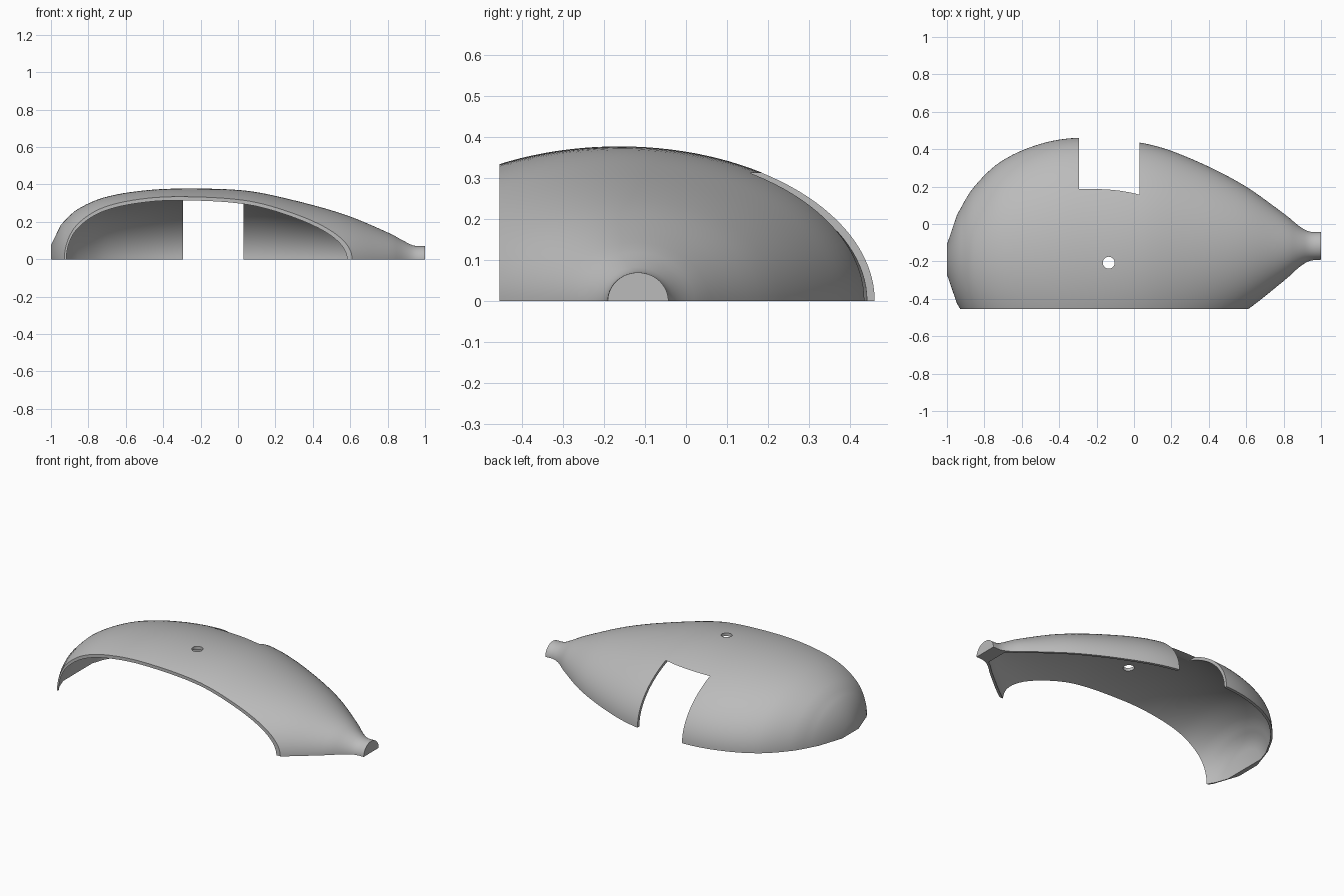
import bpy, bmesh, math

if "Cube" in bpy.data.objects:
    bpy.data.objects.remove(bpy.data.objects["Cube"])

# Stations along the body: x, half width, height
STATIONS = [(-1, .08, .075), (-.947, .236, .185), (-.866, .37, .262), (-.717, .51, .33),
            (-.5, .6, .368), (-.28, .625, .378), (.03, .588, .368), (.246, .518, .328),
            (.567, .352, .24), (.81, .173, .139), (.888, .106, .097), (.94, .078, .073),
            (1, .074, .07)]
WALL = .019


def centre(x):
    return -.1535 + .0365 * x


def profile(x):
    """Smoothly interpolated half width and height at x (straight tail end)."""
    k = 0
    while k < len(STATIONS) - 2 and x > STATIONS[k + 1][0]:
        k += 1
    p, q = STATIONS[k], STATIONS[k + 1]
    h = q[0] - p[0]
    t = (x - p[0]) / h

    def slope(i, c):
        if i <= 1 or i == len(STATIONS) - 1:
            a, b = (1, 2) if i <= 1 else (i - 1, i)
        else:
            a, b = i - 1, i + 1
        return (STATIONS[b][c] - STATIONS[a][c]) / (STATIONS[b][0] - STATIONS[a][0])

    out = []
    for c in (1, 2):
        if k == 0:
            out.append(p[c] + t * (q[c] - p[c]))
        else:
            m0, m1 = slope(k, c) * h, slope(k + 1, c) * h
            out.append((2*t**3 - 3*t*t + 1) * p[c] + (t**3 - 2*t*t + t) * m0
                       + (3*t*t - 2*t**3) * q[c] + (t**3 - t*t) * m1)
    return out


def loft(name, xs, inset, sweep, segments):
    """Closed body of elliptical sections; sweep pi gives a flat underside."""
    bm = bmesh.new()
    rings = []
    full = sweep > 4
    for x in xs:
        a, b = profile(x)
        n = segments if full else segments + 1
        rings.append([bm.verts.new((x, centre(x) + (a - inset) * math.cos(sweep * i / segments),
                                    (b - inset) * math.sin(sweep * i / segments)))
                      for i in range(n)])
    for r, s in zip(rings, rings[1:]):
        for i in range(len(r)):
            j = (i + 1) % len(r)
            bm.faces.new((r[i], r[j], s[j], s[i]))
    bm.faces.new(rings[0])
    bm.faces.new(rings[-1])
    bmesh.ops.recalc_face_normals(bm, faces=bm.faces)
    mesh = bpy.data.meshes.new(name)
    bm.to_mesh(mesh)
    bm.free()
    ob = bpy.data.objects.new(name, mesh)
    bpy.context.collection.objects.link(ob)
    return ob


def box(name, lo, hi):
    bpy.ops.mesh.primitive_cube_add(size=1, location=[(a + b) / 2 for a, b in zip(lo, hi)])
    ob = bpy.context.object
    ob.name = name
    ob.scale = [b - a for a, b in zip(lo, hi)]
    return ob


def span(lo, hi, n):
    return [lo + (hi - lo) * i / n for i in range(n + 1)]


# Outer body with a flat blunt tail and a round spout
shell = loft("shell", [-1] + span(-.947, -.72, 10) + span(-.69, .8, 36) + span(.83, 1, 10),
             0, math.pi, 64)

# Hollow interior, open side, side notch and small vent hole
cavity = loft("cavity_cutter", [-.972] + span(-.947, -.72, 10) + span(-.69, .8, 36)
              + span(.83, .91, 4), WALL, 2 * math.pi, 128)
side = box("side_cutter", (-2, -2, -1), (2, -.455, 1))
notch = box("notch_cutter", (-.295, 0, -1), (.03, 1, .313))
bpy.ops.mesh.primitive_cylinder_add(vertices=32, radius=.032, depth=1, location=(-.135, -.207, .4))
vent = bpy.context.object
vent.name = "vent_cutter"

for cutter in (cavity, side, notch, vent):
    cutter.hide_render = True
    mod = shell.modifiers.new(cutter.name, 'BOOLEAN')
    mod.operation = 'DIFFERENCE'
    mod.solver = 'EXACT'
    mod.object = cutter
    bpy.context.view_layer.objects.active = shell
    bpy.ops.object.modifier_apply(modifier=mod.name)
    bpy.data.objects.remove(cutter)

# Plain grey finish with crisp cut edges
grey = bpy.data.materials.new("grey")
grey.diffuse_color = (.5, .5, .5, 1)
grey.use_nodes = True
grey.node_tree.nodes["Principled BSDF"].inputs["Base Color"].default_value = grey.diffuse_color
shell.data.materials.clear()
shell.data.materials.append(grey)
bpy.ops.object.select_all(action='DESELECT')
shell.select_set(True)
bpy.context.view_layer.objects.active = shell
bpy.ops.object.shade_smooth_by_angle(angle=math.radians(30))
